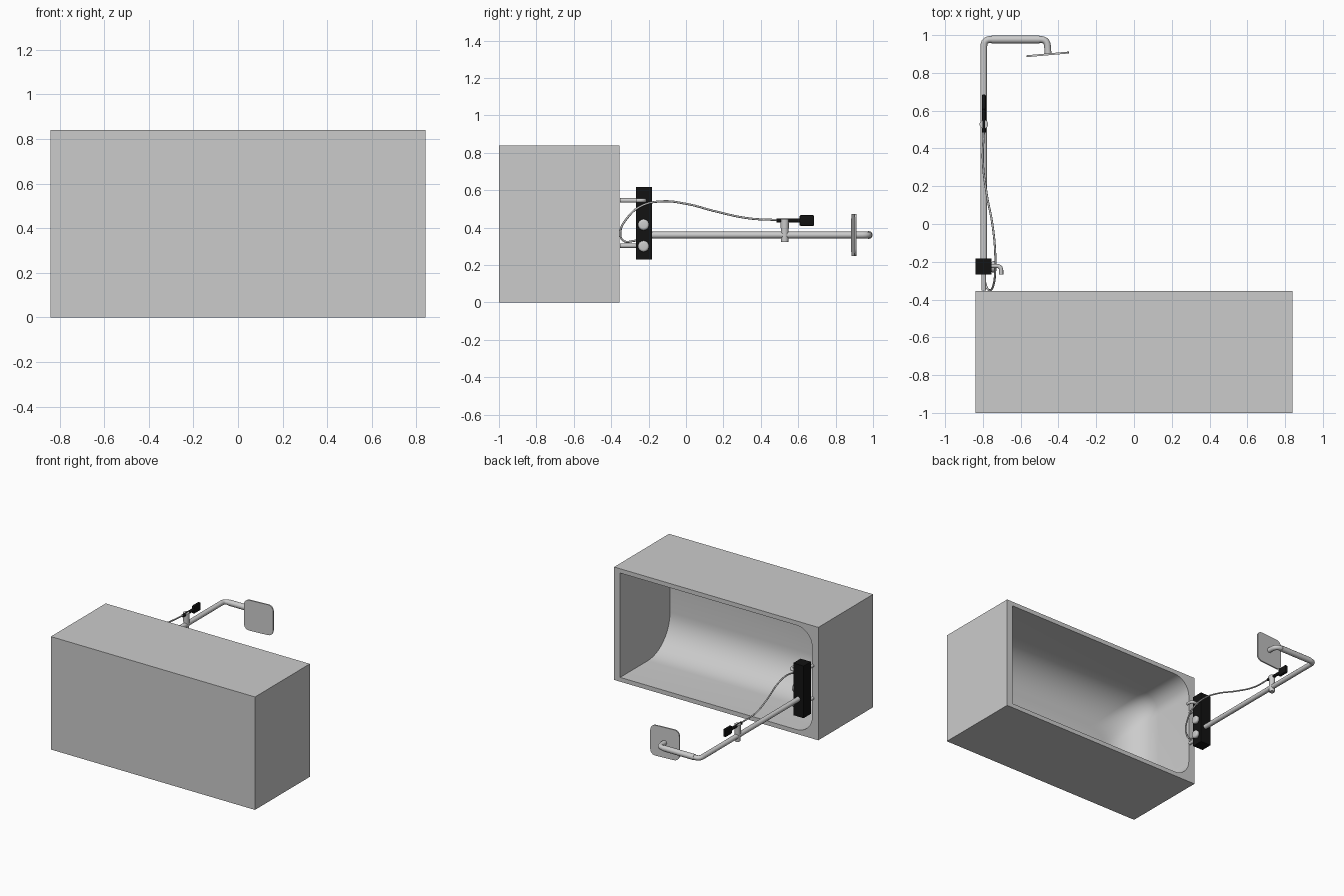
import bpy, bmesh
from math import sin, cos, pi, radians
from mathutils import Vector, Matrix

if "Cube" in bpy.data.objects:
    bpy.data.objects.remove(bpy.data.objects["Cube"])

black = bpy.data.materials.new("black_finish")
black.diffuse_color = (0.006, 0.006, 0.006, 1)
black.use_nodes = True
black.node_tree.nodes["Principled BSDF"].inputs["Base Color"].default_value = black.diffuse_color


def finish(name, bm, mat=None, angle=40):
    bmesh.ops.recalc_face_normals(bm, faces=bm.faces[:])
    me = bpy.data.meshes.new(name)
    bm.to_mesh(me)
    bm.free()
    ob = bpy.data.objects.new(name, me)
    bpy.context.collection.objects.link(ob)
    if mat:
        me.materials.append(mat)
    bpy.ops.object.select_all(action='DESELECT')
    bpy.context.view_layer.objects.active = ob
    ob.select_set(True)
    bpy.ops.object.shade_smooth_by_angle(angle=radians(angle))
    return ob


def box(name, lo, hi, mat=None, bevel=0):
    lo, hi = Vector(lo), Vector(hi)
    bm = bmesh.new()
    bmesh.ops.create_cube(bm, size=1, matrix=Matrix.Translation((lo + hi) / 2) @ Matrix.Diagonal((*(hi - lo), 1)))
    if bevel:
        bmesh.ops.bevel(bm, geom=bm.edges[:], offset=bevel, segments=2, profile=0.5, affect='EDGES')
    return finish(name, bm, mat)


def rod(name, a, b, r1, r2=None, mat=None, bevel=0):
    a, b = Vector(a), Vector(b)
    d = b - a
    m = Matrix.Translation((a + b) / 2) @ d.to_track_quat('Z', 'Y').to_matrix().to_4x4()
    bm = bmesh.new()
    bmesh.ops.create_cone(bm, cap_ends=True, segments=24, radius1=r1, radius2=r2 or r1, depth=d.length, matrix=m)
    if bevel:
        rim = [e for e in bm.edges if any(len(f.verts) > 4 for f in e.link_faces)]
        bmesh.ops.bevel(bm, geom=rim, offset=bevel, segments=4, profile=0.5, affect='EDGES')
    return finish(name, bm, mat)


def rounded(points, r, n=5):
    """Polyline with rounded inner corners."""
    pts = [Vector(p) for p in points]
    out = [pts[0]]
    for p, c, q in zip(pts, pts[1:], pts[2:]):
        a, b = c + (p - c).normalized() * r, c + (q - c).normalized() * r
        out += [a.lerp(c, i / n).lerp(c.lerp(b, i / n), i / n) for i in range(n + 1)]
    return out + [pts[-1]]


def tube(name, points, r, spline='POLY', res=4):
    cu = bpy.data.curves.new(name, 'CURVE')
    cu.dimensions, cu.bevel_depth, cu.bevel_resolution = '3D', r, res
    cu.use_fill_caps, cu.resolution_u = True, 10
    sp = cu.splines.new(spline)
    if spline == 'BEZIER':
        sp.bezier_points.add(len(points) - 1)
        for bp, p in zip(sp.bezier_points, points):
            bp.co = p
            bp.handle_left_type = bp.handle_right_type = 'AUTO'
    else:
        sp.points.add(len(points) - 1)
        for sp_p, p in zip(sp.points, points):
            sp_p.co = (*p, 1)
        sp.use_smooth = True
    ob = bpy.data.objects.new(name, cu)
    bpy.context.collection.objects.link(ob)
    return ob


# Bathtub: solid block, opening towards +y, flat end at +x, filleted elsewhere
TOP, DEPTH, FILLET = -0.355, 0.585, 0.26
bm = bmesh.new()


def basin_loop(y, t):
    x0, x1, z0, z1, r = -0.79 + t, 0.79, 0.032 + t, 0.808 - t, 0.13
    pts = [(x1, z0)]
    for cz, start in ((z0 + r, -pi / 2), (z1 - r, -pi)):
        pts += [(x0 + r + r * cos(start - i * pi / 16), cz + r * sin(start - i * pi / 16)) for i in range(9)]
    pts.append((x1, z1))
    return [bm.verts.new((x, y, z)) for x, z in pts]


loops = [basin_loop(TOP, 0)]
for i in range(13):
    a = i / 12 * pi / 2
    loops.append(basin_loop(TOP - DEPTH + FILLET - FILLET * sin(a), FILLET * (1 - cos(a))))
n = len(loops[0])
for u, v in zip(loops, loops[1:]):
    for i in range(n):
        j = (i + 1) % n
        bm.faces.new((u[i], u[j], v[j], v[i]))
bm.faces.new(loops[-1])
rims = [[bm.verts.new((x, y, z)) for x, z in ((-0.84, 0), (0.84, 0), (0.84, 0.84), (-0.84, 0.84))] for y in (TOP, -1)]
for i in range(4):
    j = (i + 1) % 4
    bm.faces.new((rims[0][i], rims[0][j], rims[1][j], rims[1][i]))
bm.faces.new(rims[1])
bmesh.ops.triangle_fill(bm, use_beauty=True, use_dissolve=False, normal=(0, 1, 0),
                        edges=[e for e in bm.edges if len(e.link_faces) == 1])
finish("bathtub", bm)

# Mixer block with supply pipes, knobs and spout
X, Z = -0.795, 0.36
box("mixer_block", (-0.84, -0.268, 0.23), (-0.755, -0.183, 0.618), black)
for i, z in enumerate((0.303, 0.545)):
    rod(f"supply_pipe_{i + 1}", (X, -0.352, z), (X, -0.25, z), 0.012)
for i, z in enumerate((0.3, 0.415)):
    rod(f"knob_{i + 1}", (-0.757, -0.227, z), (-0.728, -0.227, z), 0.03, bevel=0.012)
tube("spout", rounded([(-0.76, -0.222, 0.545), (-0.703, -0.222, 0.545), (-0.703, -0.268, 0.545)], 0.025), 0.011)

# Shower riser and overhead arm
tube("riser_pipe", rounded([(X, -0.2, Z), (X, 0.977, Z), (-0.46, 0.977, Z), (-0.455, 0.9, Z)], 0.035), 0.018)
tube("arm_sleeve", [(-0.755, 0.977, Z), (-0.5, 0.977, Z)], 0.021)

# Square overhead shower plate, slightly tilted
bm = bmesh.new()
bmesh.ops.create_cube(bm, size=1, matrix=Matrix.Diagonal((0.226, 0.01, 0.226, 1)))
side = [e for e in bm.edges if abs(e.verts[0].co.y - e.verts[1].co.y) > 0.005]
bmesh.ops.bevel(bm, geom=side, offset=0.04, segments=6, profile=0.5, affect='EDGES')
bm.transform(Matrix.Translation((-0.457, 0.898, Z)) @ Matrix.Rotation(radians(5), 4, 'Z'))
finish("shower_plate", bm)

# Sliding holder and hand shower
rod("holder", (X, 0.528, 0.322), (X, 0.528, 0.447), 0.019, 0.023)
rod("hand_shower_handle", (X, 0.485, 0.438), (X, 0.62, 0.438), 0.011, mat=black)
box("hand_shower_head", (X - 0.011, 0.607, 0.409), (X + 0.011, 0.685, 0.466), black, bevel=0.006)

# Flexible hose
tube("hose", [(-0.795, 0.49, 0.44), (-0.8, 0.33, 0.45), (-0.78, 0.16, 0.486), (-0.75, 0, 0.527),
              (-0.736, -0.13, 0.54), (-0.735, -0.24, 0.515), (-0.742, -0.315, 0.45), (-0.76, -0.35, 0.38),
              (-0.78, -0.335, 0.33), (-0.795, -0.265, 0.33)], 0.0055, 'BEZIER', 2)
